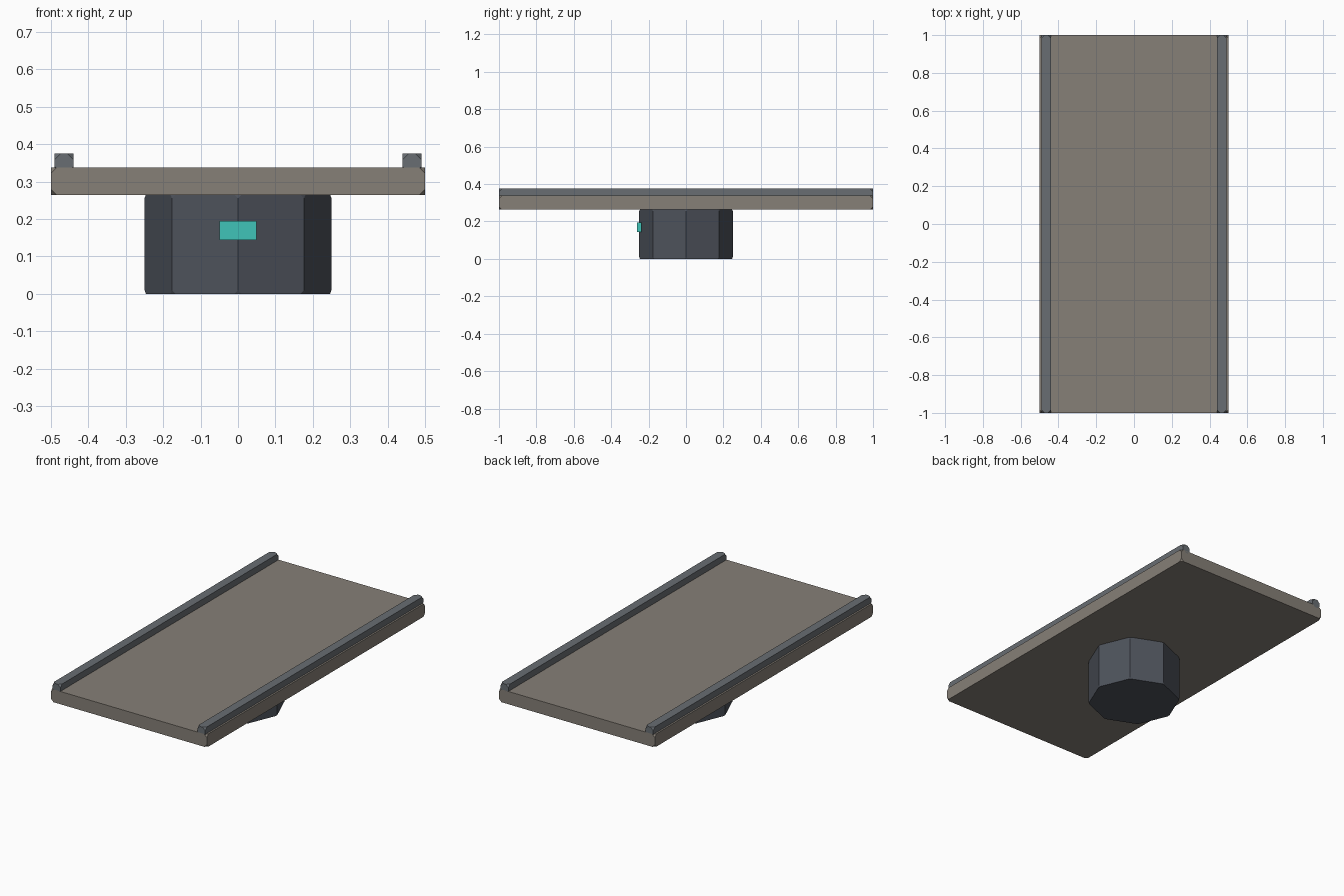
import bpy, bmesh
from mathutils import Matrix

if "Cube" in bpy.data.objects:
    bpy.data.objects.remove(bpy.data.objects["Cube"])


def material(name, rgb):
    mat = bpy.data.materials.new(name)
    mat.diffuse_color = (*rgb, 1)
    mat.use_nodes = True
    mat.node_tree.nodes["Principled BSDF"].inputs["Base Color"].default_value = mat.diffuse_color
    return mat


def finish(bm, name, mat, clip):
    # Clip only the corner points, keeping edges sharp
    if clip:
        bmesh.ops.bevel(bm, geom=bm.verts[:], offset=clip, segments=1,
                        profile=0.5, affect='VERTICES')
    bmesh.ops.recalc_face_normals(bm, faces=bm.faces[:])
    mesh = bpy.data.meshes.new(name)
    bm.to_mesh(mesh)
    bm.free()
    mesh.materials.append(mat)
    obj = bpy.data.objects.new(name, mesh)
    bpy.context.collection.objects.link(obj)
    return obj


def box(name, center, size, mat, clip=0):
    bm = bmesh.new()
    bmesh.ops.create_cube(bm, size=1, matrix=Matrix.Translation(center)
                          @ Matrix.Diagonal((*size, 1)))
    return finish(bm, name, mat, clip)


def prism(name, center, radius, height, sides, mat, clip=0):
    bm = bmesh.new()
    bmesh.ops.create_cone(bm, cap_ends=True, segments=sides, radius1=radius,
                          radius2=radius, depth=height,
                          matrix=Matrix.Translation(center))
    return finish(bm, name, mat, clip)


deck_mat = material("deck_grey", (0.24, 0.215, 0.185))
rail_mat = material("rail_steel", (0.14, 0.155, 0.17))
base_mat = material("base_dark", (0.075, 0.085, 0.105))
light_mat = material("indicator_teal", (0.05, 0.55, 0.48))

# Octagonal pedestal
prism("pedestal", (0, 0, 0.1325), 0.25, 0.265, 8, base_mat, clip=0.01)

# Flat deck
box("deck", (0, 0, 0.301), (1, 2, 0.074), deck_mat, clip=0.016)

# Side rails
for side, label in ((-1, "left"), (1, "right")):
    box(f"{label}_rail", (side * 0.465, 0, 0.35), (0.05, 2, 0.05),
        rail_mat, clip=0.016)

# Indicator light on the pedestal front
box("indicator_light", (0, -0.25, 0.169), (0.1, 0.025, 0.05), light_mat)
